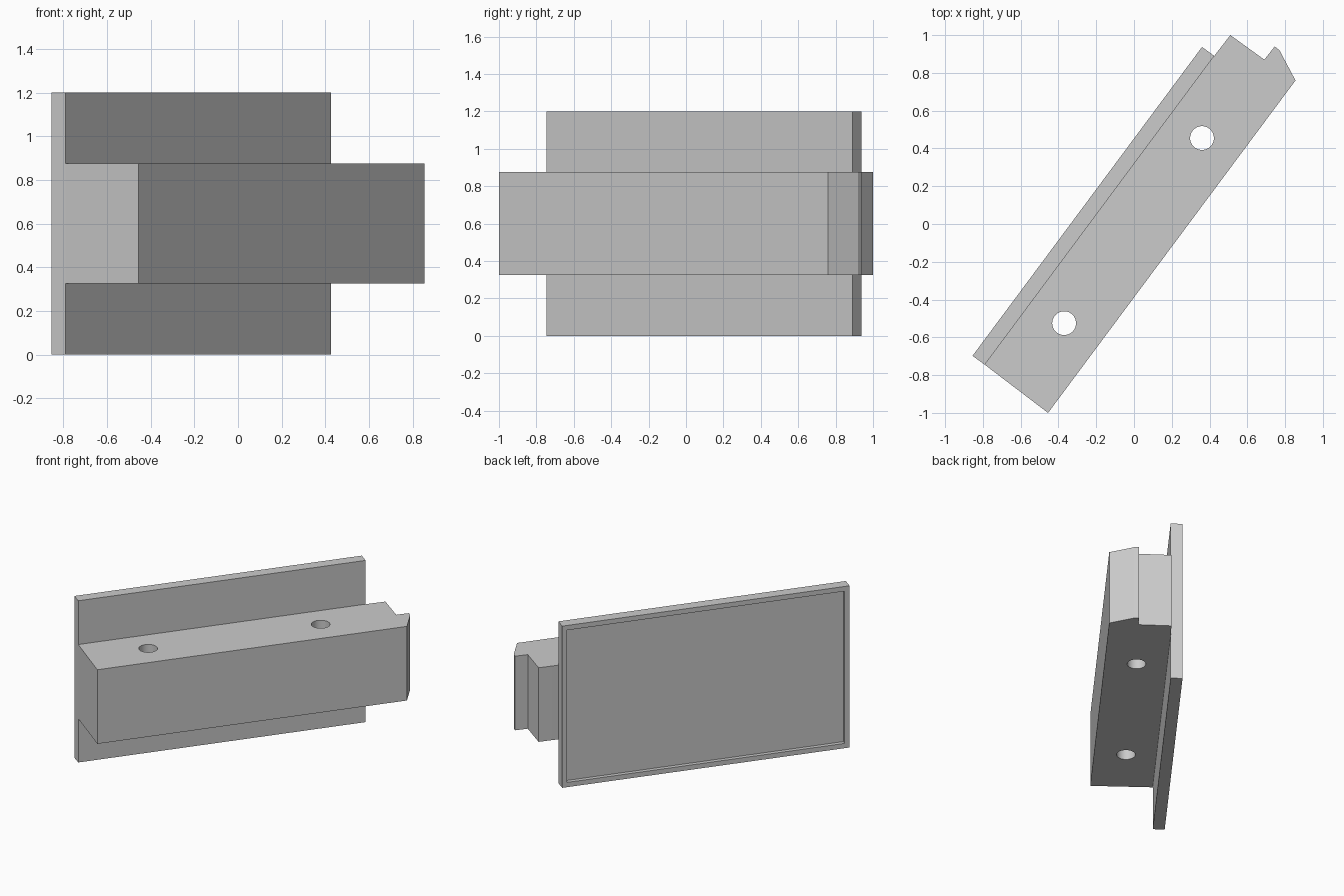
import bpy
import bmesh
from mathutils import Vector

cube = bpy.data.objects.get("Cube")
if cube:
    bpy.data.objects.remove(cube, do_unlink=True)

grey = bpy.data.materials.new("plain grey")
grey.use_nodes = True
grey.diffuse_color = (0.6, 0.6, 0.6, 1)
grey.node_tree.nodes["Principled BSDF"].inputs["Base Color"].default_value = (0.6, 0.6, 0.6, 1)


def extruded(name, outline, bottom, top, recess=None):
    """Extrude a plan outline upward; recess = (direction, border, depth)."""
    bm = bmesh.new()
    base = bm.faces.new([bm.verts.new((x, y, bottom)) for x, y in outline])
    result = bmesh.ops.extrude_face_region(bm, geom=[base])
    upper = [v for v in result["geom"] if isinstance(v, bmesh.types.BMVert)]
    bmesh.ops.translate(bm, verts=upper, vec=(0, 0, top - bottom))
    bmesh.ops.recalc_face_normals(bm, faces=bm.faces[:])
    if recess:
        direction, border, depth = recess
        panel = max(bm.faces, key=lambda f: f.normal.dot(direction))
        inward = -panel.normal * depth
        bmesh.ops.inset_region(bm, faces=[panel], thickness=border)
        walls = bmesh.ops.extrude_discrete_faces(bm, faces=[panel])
        floor = walls["faces"][0]
        # Rebuild the walls between the border and the sunken floor
        bmesh.ops.translate(bm, verts=floor.verts[:], vec=inward)
    mesh = bpy.data.meshes.new(name)
    bm.to_mesh(mesh)
    bm.free()
    mesh.materials.append(grey)
    obj = bpy.data.objects.new(name, mesh)
    bpy.context.collection.objects.link(obj)
    return obj


# Upright back plate with a shallow recessed panel on its outer side
extruded("back_plate",
         [(-0.855, -0.698), (-0.79, -0.745), (0.425, 0.89), (0.36, 0.937)],
         0, 1.2, (Vector((-0.8, 0.6, 0)), 0.05, 0.03))

# Thick bar with a notched, chamfered end
bar = extruded("bar",
               [(-0.79, -0.745), (-0.455, -1), (0.855, 0.76), (0.77, 0.92),
                (0.745, 0.94), (0.69, 0.87), (0.51, 1), (0.425, 0.89)],
               0.325, 0.875)

# Two vertical through holes
for x, y in [(-0.37, -0.525), (0.36, 0.455)]:
    bpy.ops.mesh.primitive_cylinder_add(vertices=48, radius=0.063, depth=1,
                                        location=(x, y, 0.6))
    cutter = bpy.context.object
    cutter.name = "hole_cutter"
    cutter.hide_render = True
    cutter.data.materials.append(grey)
    bpy.context.view_layer.objects.active = bar
    cut = bar.modifiers.new("hole", "BOOLEAN")
    cut.operation = "DIFFERENCE"
    cut.solver = "EXACT"
    cut.object = cutter
    bpy.ops.object.modifier_apply(modifier=cut.name)
    bpy.data.objects.remove(cutter, do_unlink=True)

# Smooth hole walls, sharp bar edges
bpy.ops.object.select_all(action="DESELECT")
bar.select_set(True)
bpy.context.view_layer.objects.active = bar
bpy.ops.object.shade_smooth_by_angle(angle=0.4)
